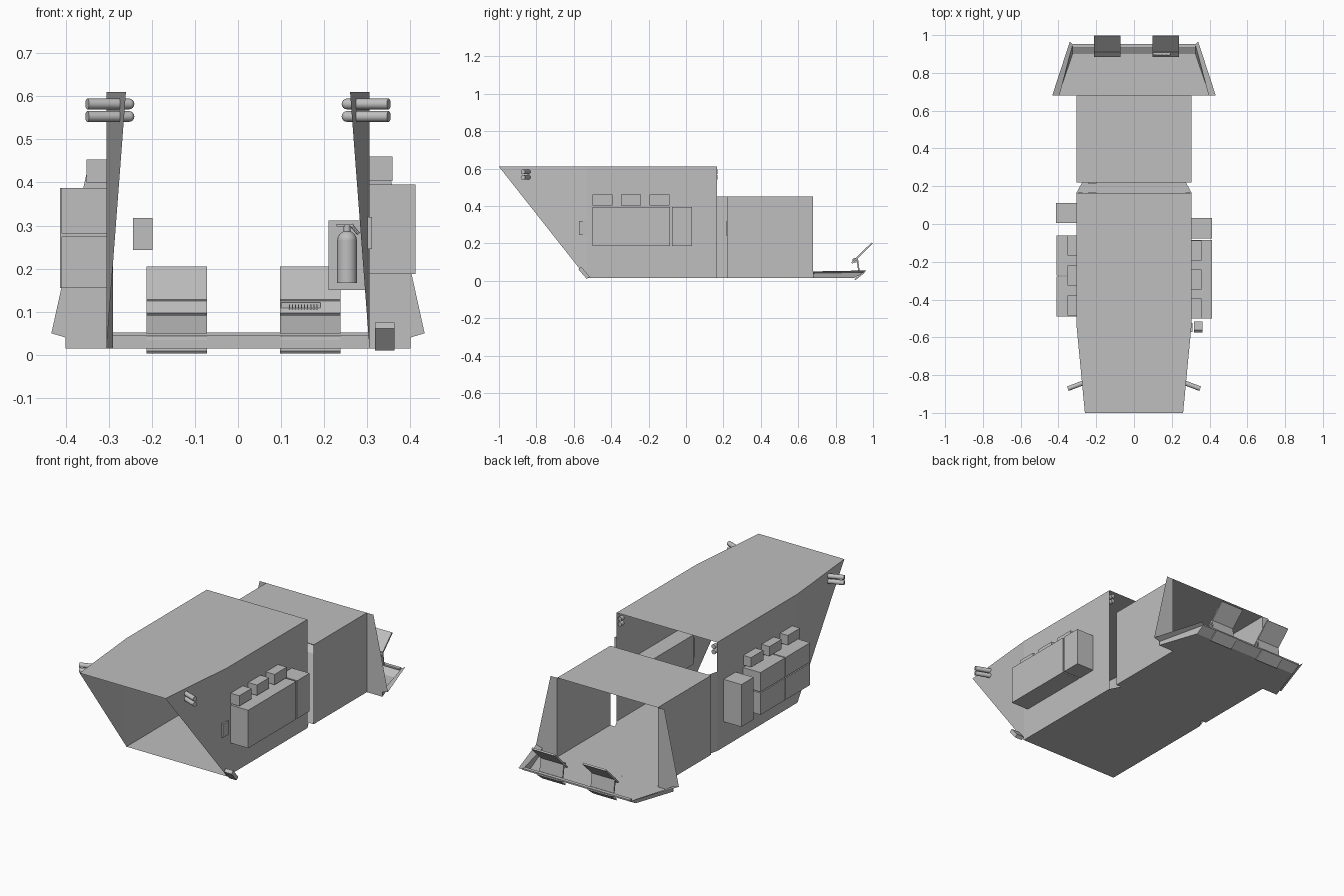
import bpy, bmesh, math
from mathutils import Vector

cube = bpy.data.objects.get("Cube")
if cube:
    bpy.data.objects.remove(cube, do_unlink=True)

grey = bpy.data.materials.new("plain_grey")
grey.use_nodes = True
COLOUR = (0.52, 0.52, 0.52, 1)
grey.diffuse_color = COLOUR
grey.node_tree.nodes["Principled BSDF"].inputs["Base Color"].default_value = COLOUR


def finish(name, bm, smooth=False):
    mesh = bpy.data.meshes.new(name)
    bm.to_mesh(mesh)
    bm.free()
    mesh.materials.append(grey)
    obj = bpy.data.objects.new(name, mesh)
    bpy.context.collection.objects.link(obj)
    if smooth:
        bpy.ops.object.select_all(action='DESELECT')
        obj.select_set(True)
        bpy.context.view_layer.objects.active = obj
        bpy.ops.object.shade_smooth_by_angle(angle=math.radians(35))
    return obj


def sheet(name, *polygons):
    """Thin panels, one face per polygon."""
    bm = bmesh.new()
    for poly in polygons:
        bm.faces.new([bm.verts.new(p) for p in poly])
    bmesh.ops.remove_doubles(bm, verts=bm.verts, dist=0.0005)
    return finish(name, bm)


def box(name, x, y, z):
    bm = bmesh.new()
    bmesh.ops.create_cube(bm, size=1)
    for v in bm.verts:
        v.co = [a + (b - a) * (c + 0.5) for (a, b), c in zip((x, y, z), v.co)]
    return finish(name, bm)


def plate(name, x, start, end, thick):
    """Slab of width x running between two (y, z) points."""
    a, b = Vector(start), Vector(end)
    d = (b - a).normalized()
    n = Vector((-d.y, d.x)) * thick / 2
    ring = [a + n, b + n, b - n, a - n]
    bm = bmesh.new()
    left, right = [[bm.verts.new((px, p.x, p.y)) for p in ring] for px in x]
    bm.faces.new(left)
    bm.faces.new(right[::-1])
    for i in range(4):
        j = (i + 1) % 4
        bm.faces.new((left[j], left[i], right[i], right[j]))
    bmesh.ops.recalc_face_normals(bm, faces=bm.faces)
    return finish(name, bm)


def rod(name, start, end, radius, domed=False, sides=16):
    a, b = Vector(start), Vector(end)
    bm = bmesh.new()
    bmesh.ops.create_cone(bm, cap_ends=True, segments=sides, radius1=radius,
                          radius2=radius, depth=(b - a).length)
    turn = Vector((0, 0, 1)).rotation_difference(b - a)
    bmesh.ops.rotate(bm, verts=bm.verts, matrix=turn.to_matrix())
    bmesh.ops.translate(bm, verts=bm.verts, vec=(a + b) / 2)
    if domed:
        ball = bmesh.ops.create_uvsphere(bm, u_segments=sides, v_segments=8, radius=radius)
        bmesh.ops.translate(bm, verts=ball["verts"], vec=b)
    return finish(name, bm, True)


W, FLOOR, TOP, REAR_TOP = 0.305, 0.015, 0.61, 0.45
NOSE, KINK, BACK = -1.0, -0.53, 0.165
R0, R1 = 0.22, 0.68

# Roofs and floor
sheet("front_roof", [(-W, BACK, TOP), (-W, KINK, TOP), (-0.26, NOSE, TOP),
                     (0.26, NOSE, TOP), (W, KINK, TOP), (W, BACK, TOP)])
sheet("rear_roof", [(-W, R1, REAR_TOP), (-W, R0, REAR_TOP), (W, R0, REAR_TOP), (W, R1, REAR_TOP)])
sheet("floor", [(-W, KINK, FLOOR), (W, KINK, FLOOR), (W, BACK, FLOOR), (-W, BACK, FLOOR)],
      [(-W, BACK, FLOOR), (W, BACK, FLOOR), (0.275, R0, FLOOR), (-0.275, R0, FLOOR)],
      [(-W, R0, FLOOR), (W, R0, FLOOR), (W, R1, FLOOR), (-W, R1, FLOOR)],
      [(-0.4, R1, FLOOR), (0.4, R1, FLOOR), (0.325, 0.9, FLOOR), (-0.325, 0.9, FLOOR)])
sheet("joint_panel", [(-W, BACK, FLOOR), (-0.29, R0, FLOOR),
                      (-0.29, R0, REAR_TOP), (-W, BACK, REAR_TOP)])

for s, side in ((-1, "right"), (1, "left")):
    # Hull walls and flared rear wing
    sheet(side + "_front_wall",
          [(s * W, BACK, FLOOR), (s * W, BACK, TOP), (s * W, KINK, TOP), (s * W, KINK, FLOOR)],
          [(s * W, KINK, FLOOR), (s * W, KINK, TOP), (s * 0.26, NOSE, TOP)])
    sheet(side + "_rear_wall", [(s * W, R0, FLOOR), (s * W, R1, FLOOR),
                                (s * W, R1, REAR_TOP), (s * W, R0, REAR_TOP)])
    sheet(side + "_wing", [(s * W, R1, FLOOR), (s * 0.4, R1, FLOOR), (s * 0.4, R1, 0.04),
                           (s * 0.433, R1, 0.05), (s * 0.345, R1, REAR_TOP), (s * W, R1, REAR_TOP)])
    # Raised edge of the tail platform
    sheet(side + "_platform_rim",
          [(s * 0.4, R1, FLOOR), (s * 0.325, 0.9, FLOOR), (s * 0.325, 0.95, 0.045), (s * 0.395, R1, 0.04)],
          [(s * 0.395, R1, 0.04), (s * 0.325, 0.95, 0.045), (s * 0.34, 0.965, 0.055), (s * 0.433, R1, 0.05)])
    # Lamp pairs at the nose and at the back of the front hull
    for z in (0.553, 0.582):
        rod(side + "_nose_lamp", (s * 0.35, -0.872, z), (s * 0.253, -0.835, z), 0.0125, True)
        rod(side + "_back_lamp", (s * 0.284, 0.145, z), (s * 0.284, 0.168, z), 0.012)

sheet("platform_back_rim", [(-0.325, 0.9, FLOOR), (0.325, 0.9, FLOOR),
                            (0.325, 0.95, 0.045), (-0.325, 0.95, 0.045)])
box("platform_back_lip", (-0.325, 0.325), (0.932, 0.952), (0.044, 0.052))

# Folding tail seats
for x0 in (-0.212, 0.098):
    x = (x0, x0 + 0.14)
    plate("seat_top", x, (0.886, 0.094), (0.996, 0.202), 0.009)
    plate("seat_panel", x, (0.914, 0.128), (0.925, 0.05), 0.008)
    plate("seat_foot", x, (0.903, 0.006), (0.953, 0.046), 0.008)

# Slotted unit on the left seat
box("slotted_unit", (0.1, 0.192), (0.895, 0.911), (0.098, 0.121))
for i in range(10):
    box("unit_rib", (0.118 + i * 0.007, 0.121 + i * 0.007), (0.891, 0.895), (0.102, 0.117))

# Left side stowage
box("left_long_locker", (W, 0.412), (-0.5, -0.085), (0.187, 0.395))
box("left_short_locker", (W, 0.412), (-0.076, 0.032), (0.187, 0.395))
box("left_wall_plate", (0.3, 0.311), (-0.573, -0.523), (0.245, 0.32))
plate("left_corner_lamp", (0.318, 0.363), (-0.568, 0.068), (-0.523, 0.016), 0.02)

# Right side stowage
for y in ((-0.49, -0.278), (-0.272, -0.06)):
    for z in ((0.155, 0.275), (0.281, 0.387)):
        box("right_locker", (-0.41, -W), y, z)
box("right_tall_locker", (-0.413, -W), (0.005, 0.11), (0.155, 0.387))

# Small cases above the lockers
for i in range(3):
    y = -0.5 + i * 0.153
    box("left_small_case", (W, 0.358), (y, y + 0.106), (0.403, 0.46))
    y = -0.485 + i * 0.159
    box("right_small_case", (-0.352, -W), (y, y + 0.106), (0.4, 0.453))

# Inside: bench box, control plates and extinguisher
box("inner_bench", (0.21, 0.303), (-0.37, 0.05), (0.15, 0.312))
for y in (0.157, 0.214):
    box("control_plate", (-0.244, -0.198), (y, y + 0.009), (0.243, 0.318))
X, Y = 0.253, -0.396
rod("extinguisher_body", (X, Y, 0.167), (X, Y, 0.265), 0.023, True)
rod("extinguisher_neck", (X, Y, 0.27), (X, Y, 0.3), 0.008)
box("extinguisher_handle", (0.228, 0.268), (Y - 0.005, Y + 0.005), (0.298, 0.304))
rod("extinguisher_hose", (0.262, Y, 0.302), (0.28, Y, 0.28), 0.004, sides=8)
